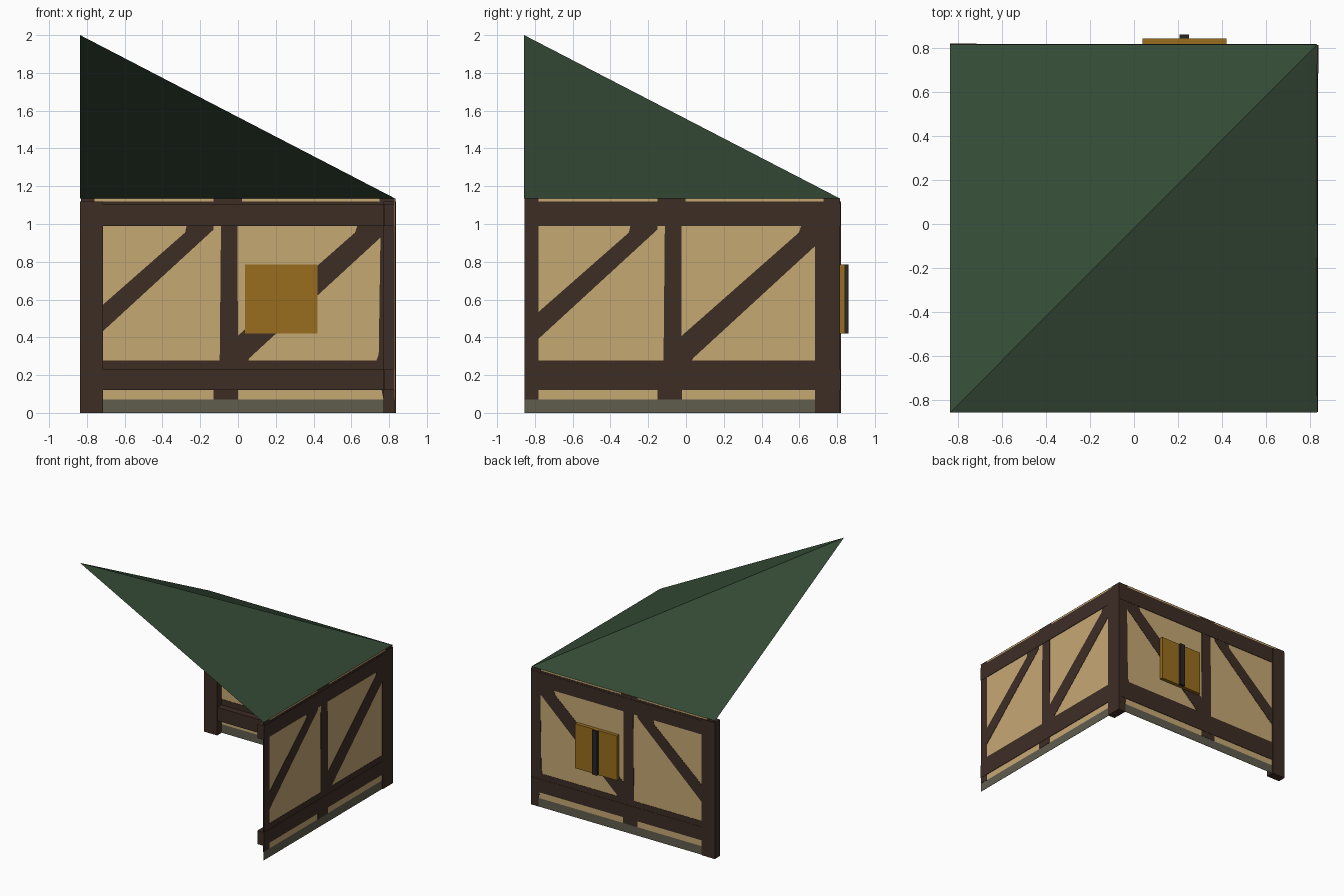
import bpy, bmesh

if "Cube" in bpy.data.objects:
    bpy.data.objects.remove(bpy.data.objects["Cube"])


def material(name, r, g, b):
    m = bpy.data.materials.new(name)
    m.diffuse_color = (r, g, b, 1)
    m.use_nodes = True
    m.node_tree.nodes["Principled BSDF"].inputs["Base Color"].default_value = m.diffuse_color
    return m


TIMBER = material("dark timber", 0.048, 0.026, 0.0185)
PLASTER = material("tan plaster", 0.565, 0.392, 0.175)
STONE = material("grey stone", 0.115, 0.109, 0.076)
GOLD = material("golden shutter", 0.32, 0.155, 0.013)
IRON = material("near black", 0.022, 0.019, 0.017)
GREEN = material("green roof", 0.034, 0.068, 0.036)

EAVES = 1.135


# Each wall maps (u along wall, d outward, z) to world space
def back_wall(u, d, z):
    return (u, 0.812 + d, z)


def right_wall(u, d, z):
    return (0.83 + d, u - 0.022, z)


def make(name, verts, faces, mat, fix=True):
    me = bpy.data.meshes.new(name)
    me.from_pydata(verts, [], faces)
    if fix:
        bm = bmesh.new()
        bm.from_mesh(me)
        bmesh.ops.recalc_face_normals(bm, faces=bm.faces)
        bm.to_mesh(me)
        bm.free()
    me.materials.append(mat)
    ob = bpy.data.objects.new(name, me)
    bpy.context.collection.objects.link(ob)
    return ob


def prism(name, wall, outline, d0, d1, mat):
    """Extrude a (u, z) outline through the wall from depth d0 to d1."""
    n = len(outline)
    verts = [wall(u, d, z) for d in (d0, d1) for u, z in outline]
    faces = [tuple(range(n)), tuple(range(2 * n - 1, n - 1, -1))]
    faces += [(i, (i + 1) % n, n + (i + 1) % n, n + i) for i in range(n)]
    return make(name, verts, faces, mat)


def rect(u0, u1, z0, z1):
    return [(u0, z0), (u1, z0), (u1, z1), (u0, z1)]


# Painted timber pattern shared by both walls
PATTERN = {
    "sill_band": rect(-0.832, 0.832, 0.12, 0.277),
    "head_band": rect(-0.832, 0.832, 0.99, 1.12),
    "end_strip_left": [(-0.832, 0.07), (-0.76, 0.07), (-0.76, EAVES), (-0.832, EAVES)],
    "end_strip_right": [(0.73, 0.27), (0.745, 0.31), (0.755, 0.99), (0.75, EAVES),
                        (0.832, EAVES), (0.832, 0.07), (0.77, 0.07)],
    "middle_stud": [(-0.097, 0.27), (0.0, 0.27), (-0.003, 1.0), (-0.09, 1.0)],
    "stud_foot": rect(-0.13, 0.0, 0.07, 0.13),
    "stud_head": rect(-0.13, 0.02, 1.10, EAVES),
    "brace_left": [(-0.832, 0.325), (-0.832, 0.47), (-0.28, 0.955),
                   (-0.27, 1.0), (-0.13, 1.0), (-0.13, 0.97)],
    "brace_right": [(-0.01, 0.27), (-0.01, 0.40), (0.62, 0.955), (0.635, 1.0),
                    (0.832, 1.0), (0.74, 0.915), (0.06, 0.29), (0.05, 0.27)],
}

for label, wall, beam_start in (("back", back_wall, -0.72), ("right", right_wall, -0.832)):
    # Plaster panel and stone plinth
    prism(label + "_plaster", wall, rect(-0.832, 0.83, 0.07, EAVES), -0.001, 0.001, PLASTER)
    prism(label + "_plinth", wall, rect(-0.832, 0.83, 0, 0.07), -0.001, 0.001, STONE)
    # Flat timbers showing on both faces
    for part, outline in PATTERN.items():
        prism(label + "_" + part, wall, outline, -0.003, 0.003, TIMBER)
    # Solid beams
    for part, z0, z1 in (("lower_beam", 0.12, 0.23), ("upper_beam", 0.99, 1.105)):
        prism(label + "_" + part, wall, rect(beam_start, 0.83, z0, z1), -0.057, 0.005, TIMBER)

# Posts
prism("end_post", back_wall, rect(-0.836, -0.716, 0, 1.12), -0.06, 0.008, TIMBER)
prism("corner_post", right_wall, rect(0.705, 0.836, 0, 1.12), -0.06, 0.007, TIMBER)

# Shuttered window with centre bar
prism("shutters", back_wall, rect(0.038, 0.42, 0.42, 0.785), -0.006, 0.03, GOLD)
prism("shutter_bar", back_wall, rect(0.207, 0.25, 0.42, 0.785), 0.02, 0.048, IRON)

# Hipped corner roof, open underneath
make("roof",
     [(-0.836, 0.815, EAVES), (0.832, 0.815, EAVES), (0.832, -0.857, EAVES), (-0.836, -0.857, 2.0)],
     [(1, 0, 3), (2, 1, 3)], GREEN, fix=False)
